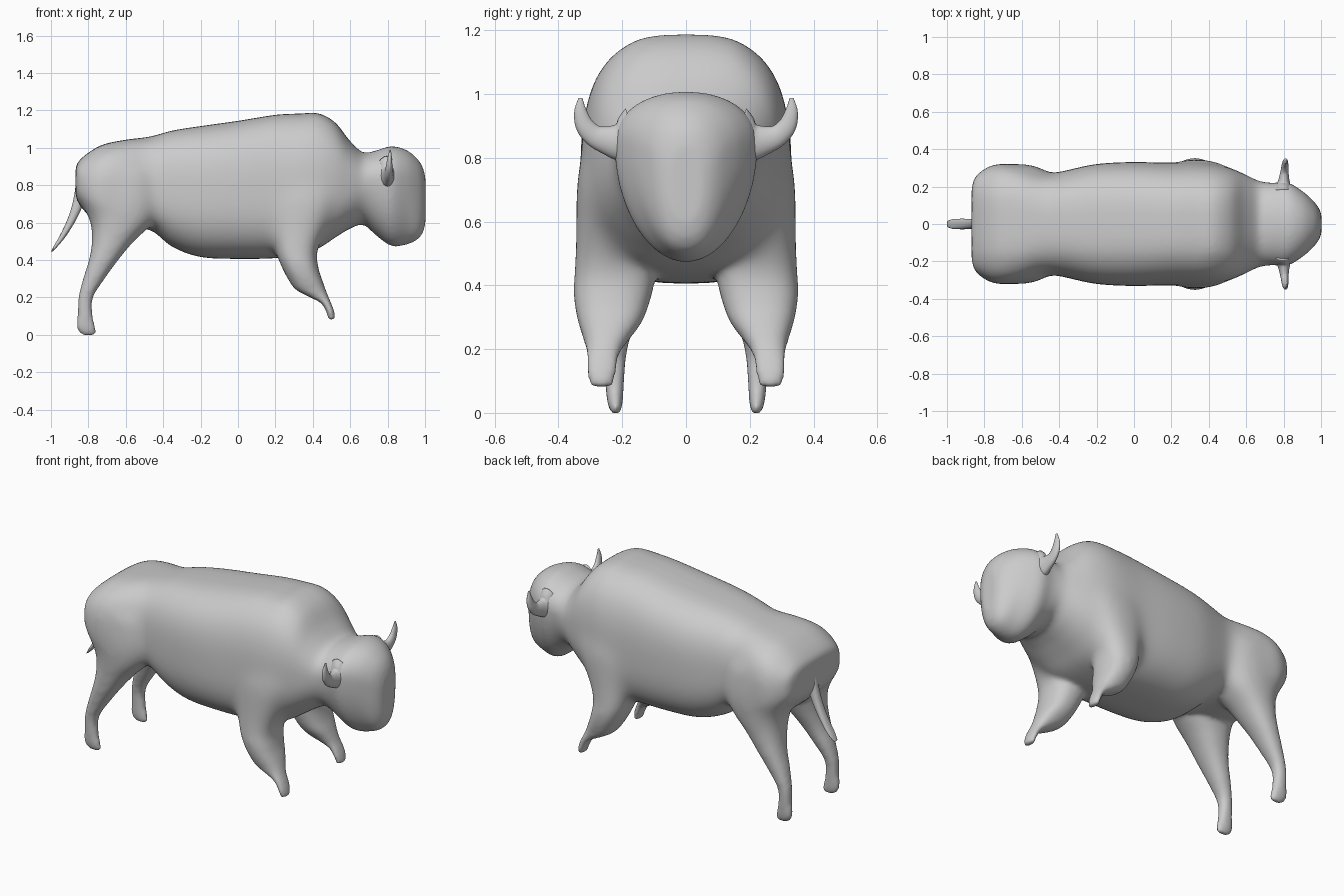
import bpy, bmesh, math
from mathutils import Vector

if "Cube" in bpy.data.objects:
    bpy.data.objects.remove(bpy.data.objects["Cube"])


def spline(rows, steps):
    """Catmull-Rom interpolation through rows of numbers."""
    out = []
    for i in range(len(rows) - 1):
        p = [rows[max(0, min(len(rows) - 1, i + k))] for k in (-1, 0, 1, 2)]
        for s in range(steps):
            t = s / steps
            out.append([0.5 * (2 * b + (c - a) * t + (2 * a - 5 * b + 4 * c - d) * t * t
                               + (3 * b - a - 3 * c + d) * t ** 3) for a, b, c, d in zip(*p)])
    return out + [list(rows[-1])]


def spow(v, e):
    return math.copysign(abs(v) ** e, v)


def ramp(v, a, b):
    t = max(0, min(1, (v - a) / (b - a)))
    return t * t * (3 - 2 * t)


def loft(name, rings):
    bm = bmesh.new()
    loops = [[bm.verts.new(p) for p in ring] for ring in rings]
    n = len(loops[0])
    for a, b in zip(loops, loops[1:]):
        for i in range(n):
            bm.faces.new((a[i], a[(i + 1) % n], b[(i + 1) % n], b[i]))
    for loop in (loops[0], loops[-1]):
        mid = bm.verts.new(sum((v.co for v in loop), Vector()) / n)
        for i in range(n):
            bm.faces.new((loop[i], loop[(i + 1) % n], mid))
    bmesh.ops.recalc_face_normals(bm, faces=bm.faces)
    me = bpy.data.meshes.new(name)
    bm.to_mesh(me)
    bm.free()
    me.shade_smooth()
    ob = bpy.data.objects.new(name, me)
    bpy.context.collection.objects.link(ob)
    return ob


def body_ring(row, n=56):
    x, zb, zc, zt, w = row
    head = ramp(x, .5, .75)          # boxy trunk turns into an egg-shaped head
    muzzle = ramp(x, .9, .98)
    rump = 1 - ramp(x, -.65, -.45)
    pts = []
    for i in range(n):
        a = 2 * math.pi * i / n
        c, s = math.cos(a), math.sin(a)
        up = s > 0
        e = .69 - .07 * rump + .24 * head if up else .73 - .05 * rump + .26 * head - .2 * muzzle
        pts.append((x, w * spow(c, e), zc + (zt - zc if up else zc - zb) * spow(s, e)))
    return pts


def limb_ring(row, side=1, n=24, e=.85):
    z, x0, x1, y0, y1 = row
    return [((x0 + x1) / 2 + (x1 - x0) / 2 * spow(math.cos(2 * math.pi * i / n), e),
             side * ((y0 + y1) / 2 + (y1 - y0) / 2 * spow(math.sin(2 * math.pi * i / n), e)), z)
            for i in range(n)]


# Trunk and head: x, bottom, widest height, top, half width
trunk = [
    (-.868, .74, .82, .90, .19), (-.85, .70, .80, .93, .25), (-.80, .64, .76, .974, .298),
    (-.72, .58, .74, 1.018, .326), (-.60, .56, .75, 1.043, .305), (-.47, .56, .77, 1.060, .268),
    (-.35, .47, .76, 1.092, .29), (-.20, .416, .76, 1.116, .322), (0, .406, .75, 1.144, .332),
    (.20, .410, .74, 1.176, .327), (.33, .43, .74, 1.183, .33), (.43, .462, .76, 1.184, .322),
    (.52, .52, .79, 1.135, .298), (.60, .568, .80, 1.035, .262), (.67, .588, .81, .975, .23),
    (.74, .53, .835, .986, .22), (.82, .475, .85, 1.008, .222), (.90, .482, .84, .988, .176),
    (.96, .51, .81, .94, .122), (.99, .55, .77, .89, .082), (1.002, .60, .74, .84, .05)]
parts = [loft("body", [body_ring(r) for r in spline(trunk, 5)])]

# Legs: z, x range, y range
front_leg = [
    (.95, .18, .52, .14, .29), (.75, .14, .55, .10, .34), (.58, .17, .48, .09, .347),
    (.45, .20, .425, .092, .351), (.36, .235, .43, .11, .352), (.29, .272, .452, .135, .340),
    (.24, .31, .47, .17, .325), (.20, .385, .485, .20, .315), (.17, .443, .498, .21, .313),
    (.12, .473, .516, .22, .31), (.079, .483, .519, .228, .303)]
hind_leg = [
    (.88, -.84, -.45, .10, .31), (.72, -.838, -.42, .06, .323), (.60, -.79, -.455, .05, .316),
    (.50, -.782, -.555, .085, .305), (.40, -.797, -.64, .125, .29), (.30, -.828, -.713, .155, .275),
    (.20, -.853, -.775, .183, .262), (.11, -.858, -.778, .193, .255), (.05, -.863, -.765, .197, .25),
    (.018, -.855, -.757, .20, .243), (-.003, -.83, -.765, .207, .235)]
for name, rows in (("front_leg", front_leg), ("hind_leg", hind_leg)):
    for side in (1, -1):
        parts.append(loft(name, [limb_ring(r, side) for r in spline(rows, 4)]))


def activate(objs):
    bpy.ops.object.select_all(action='DESELECT')
    for o in objs:
        o.select_set(True)
    bpy.context.view_layer.objects.active = objs[0]


# Fuse trunk and legs into one skin
activate(parts)
bpy.ops.object.join()
body = parts[0]
rm = body.modifiers.new("fuse", 'REMESH')
rm.mode = 'VOXEL'
rm.voxel_size = 0.011
rm.use_smooth_shade = True
activate([body])
bpy.ops.object.modifier_apply(modifier="fuse")

# Blend shoulders and hips strongly, everything else lightly
group = body.vertex_groups.new(name="leg_roots")
for v in body.data.vertices:
    x, y, z = v.co
    weight = ramp(z, .38, .55) * (1 - ramp(x, .48, .6)) * ramp(x, -.86, -.8) * ramp(abs(y), .14, .24)
    if weight > 0:
        group.add([v.index], weight, 'REPLACE')
for name, count, vg in (("blend", 120, "leg_roots"), ("soften", 12, "")):
    sm = body.modifiers.new(name, 'SMOOTH')
    sm.factor = 0.5
    sm.iterations = count
    sm.vertex_group = vg

# Tail
tail = [(.88, -.86, -.80, -.02, .02), (.77, -.872, -.80, -.028, .028),
        (.69, -.888, -.83, -.028, .028), (.61, -.915, -.868, -.028, .028),
        (.53, -.953, -.918, -.028, .028), (.48, -.982, -.958, -.026, .026),
        (.445, -1.0, -.992, -.016, .016)]
loft("tail", [limb_ring(r) for r in spline(tail, 5)])

# Horns: y, z, radius of a curling taper
horn = [(.16, .865, .095), (.205, .852, .066), (.24, .854, .048), (.285, .868, .035),
        (.317, .9, .029), (.331, .945, .02), (.331, .988, .006)]
path = spline(horn, 5)
for side in (1, -1):
    rings = []
    for i, (y, z, r) in enumerate(path):
        a, b = path[max(i - 1, 0)], path[min(i + 1, len(path) - 1)]
        d = Vector((b[0] - a[0], b[1] - a[1])).normalized()
        x = .795 + .02 * i / len(path)
        rings.append([(x + .6 * r * math.cos(t), side * (y - d.y * r * math.sin(t)),
                       z + d.x * r * math.sin(t))
                      for t in (2 * math.pi * k / 20 for k in range(20))])
    loft("horn", rings)
